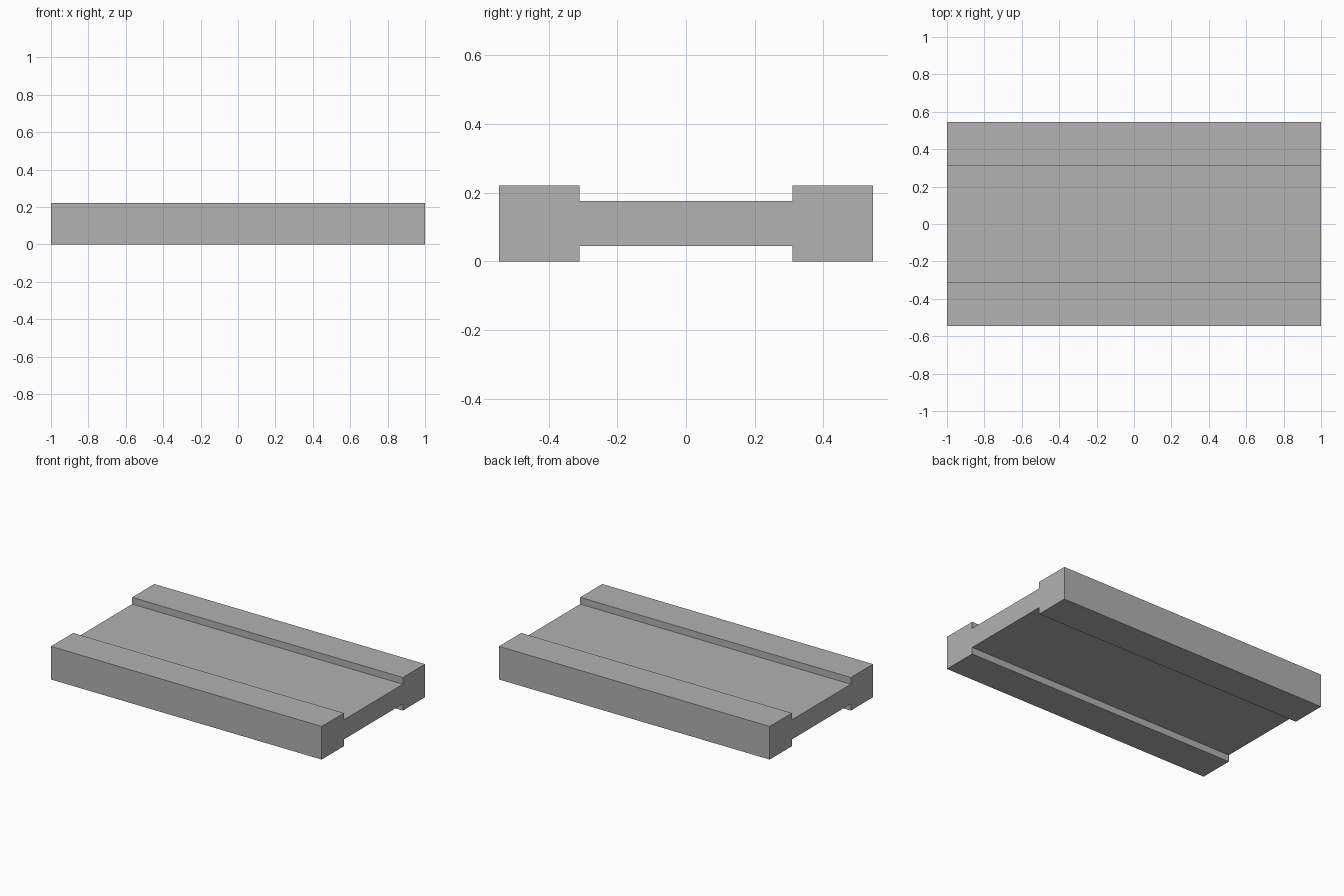
import bpy
import bmesh

if "Cube" in bpy.data.objects:
    bpy.data.objects.remove(bpy.data.objects["Cube"])

HALF_LENGTH = 1.0
OUTER, INNER = 0.545, 0.311           # half widths of the slab and its channels
BOTTOM, LOW, HIGH, TOP = 0.0, 0.045, 0.176, 0.221

# Flat grey finish
grey = bpy.data.materials.new("grey")
grey.diffuse_color = (0.445, 0.445, 0.445, 1.0)
grey.use_nodes = True
grey.node_tree.nodes["Principled BSDF"].inputs["Base Color"].default_value = grey.diffuse_color

# Right half of the cross-section (y, z), mirrored into a closed outline
half = [(INNER, LOW), (INNER, BOTTOM), (OUTER, BOTTOM),
        (OUTER, TOP), (INNER, TOP), (INNER, HIGH)]
outline = half + [(-y, z) for y, z in reversed(half)]

# Grooved slab: the outline extruded along its length
bm = bmesh.new()
end = bm.faces.new([bm.verts.new((-HALF_LENGTH, y, z)) for y, z in outline])
extruded = bmesh.ops.extrude_face_region(bm, geom=[end], use_keep_orig=True)
moved = [v for v in extruded["geom"] if isinstance(v, bmesh.types.BMVert)]
bmesh.ops.translate(bm, verts=moved, vec=(2 * HALF_LENGTH, 0, 0))
bmesh.ops.recalc_face_normals(bm, faces=bm.faces)

mesh = bpy.data.meshes.new("grooved_slab")
bm.to_mesh(mesh)
bm.free()
mesh.materials.append(grey)
bpy.context.collection.objects.link(bpy.data.objects.new("grooved_slab", mesh))
